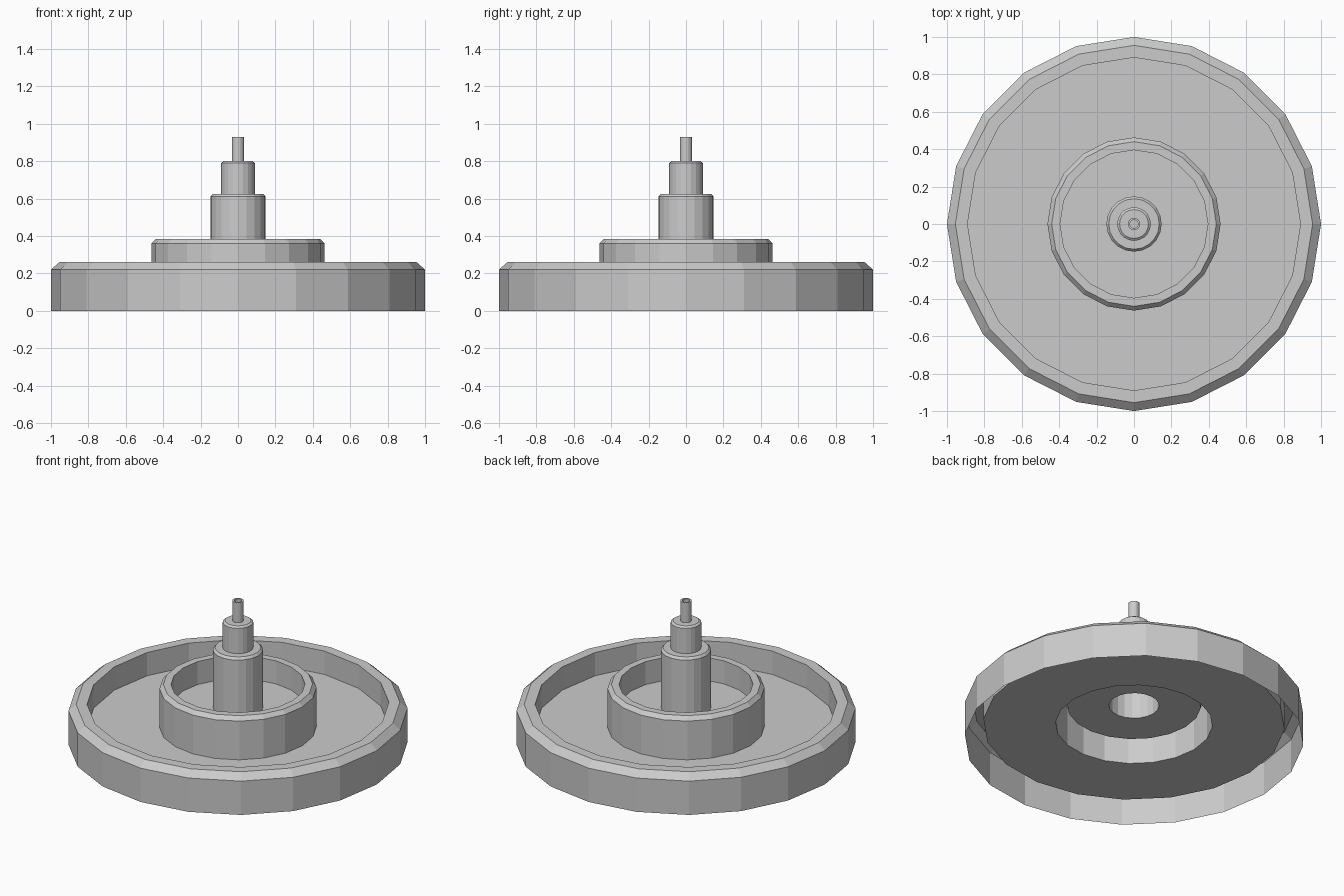
import bpy, bmesh
from math import cos, sin, tau

if "Cube" in bpy.data.objects:
    bpy.data.objects.remove(bpy.data.objects["Cube"])

SIDES = 20


def lathe(name, profile):
    """Spin an (r, z) profile about z as an open, flat-shaded shell."""
    bm = bmesh.new()
    rings = []
    for r, z in profile:
        if r == 0:
            rings.append([bm.verts.new((0, 0, z))] * SIDES)
        else:
            rings.append([bm.verts.new((r * cos(tau * i / SIDES), r * sin(tau * i / SIDES), z))
                          for i in range(SIDES)])
    for a, b in zip(rings, rings[1:]):
        for i in range(SIDES):
            j = (i + 1) % SIDES
            quad = [a[i], a[j], b[j], b[i]]
            bm.faces.new(list(dict.fromkeys(quad)))
    mesh = bpy.data.meshes.new(name)
    bm.to_mesh(mesh)
    bm.free()
    obj = bpy.data.objects.new(name, mesh)
    bpy.context.collection.objects.link(obj)
    return obj


# Wide outer pan: wall, chamfered rim, inner wall and recessed floor
lathe("outer_pan", [(1, 0), (1, 0.22), (0.955, 0.26), (0.89, 0.26), (0.89, 0.108), (0.463, 0.108)])

# Raised hub cup with its own chamfered rim and floor
lathe("hub_cup", [(0.463, 0.108), (0.463, 0.36), (0.44, 0.385), (0.395, 0.385),
                  (0.395, 0.235), (0.148, 0.235)])

# Stepped spindle, hollow underneath
lathe("spindle_base", [(0.148, 0.235), (0.148, 0.61), (0.135, 0.625), (0.09, 0.625)])
lathe("spindle_middle", [(0.09, 0.625), (0.09, 0.79), (0.077, 0.80), (0.033, 0.80)])

# Pin with a small socket in its tip
lathe("spindle_pin", [(0.033, 0.80), (0.033, 0.93), (0.022, 0.93), (0.022, 0.89), (0, 0.89)])
